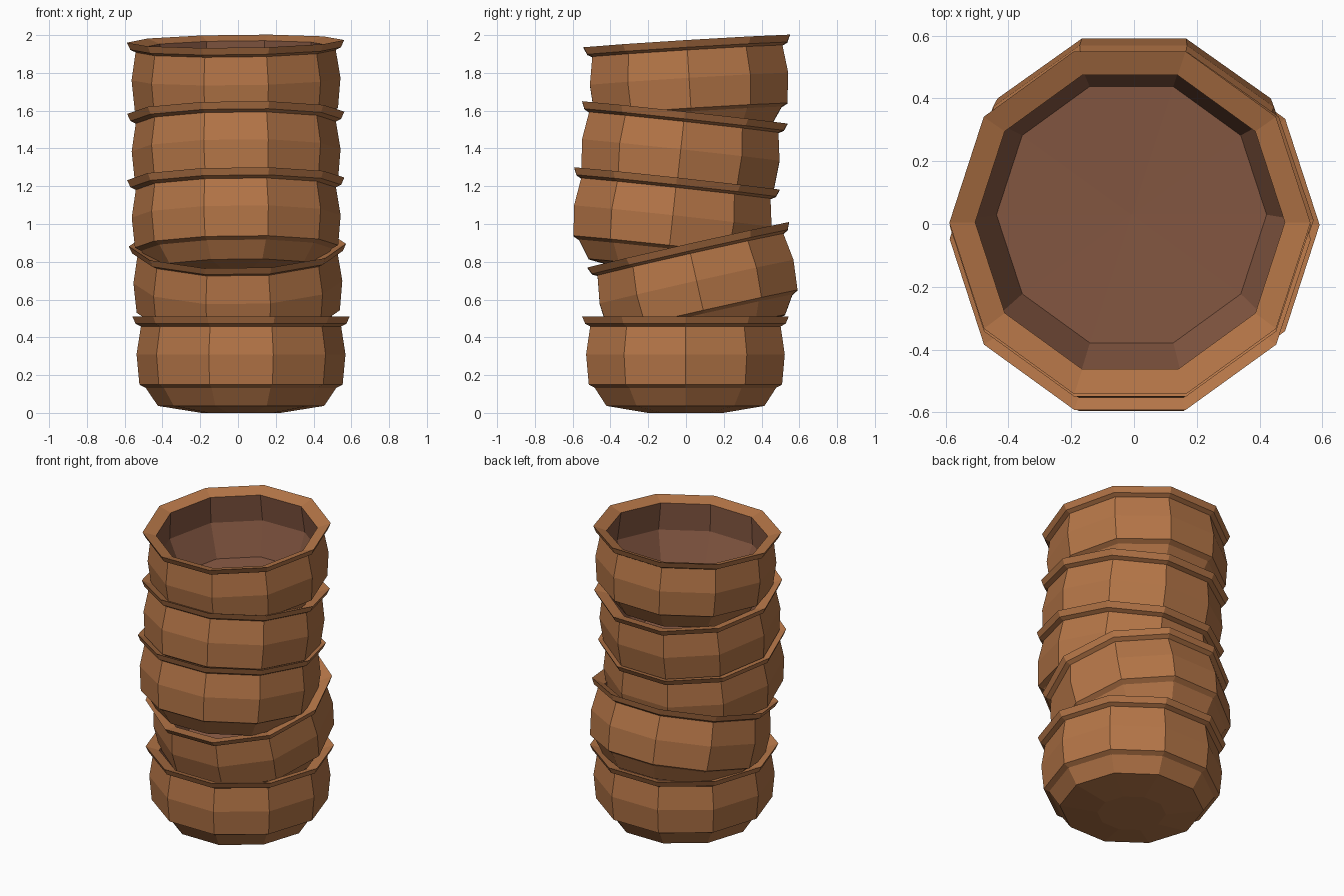
import bpy, bmesh, math
from mathutils import Matrix, Euler, Vector

if "Cube" in bpy.data.objects:
    bpy.data.objects.remove(bpy.data.objects["Cube"])

SIDES = 10
RIM_Z = 0.51


def material(name, col):
    m = bpy.data.materials.new(name)
    m.diffuse_color = (*col, 1)
    m.use_nodes = True
    m.node_tree.nodes["Principled BSDF"].inputs["Base Color"].default_value = m.diffuse_color
    return m


clay = material("clay_outside", (0.456, 0.178, 0.063))
inner = material("dark_clay_inside", (0.238, 0.098, 0.055))

# bowl profile (radius, height): underside centre, up the outside,
# over the flared rim, down the inside to the floor centre
PROFILE = [(0, 0), (0.21, 0), (0.44, 0.037), (0.505, 0.133), (0.538, 0.15),
           (0.553, 0.31), (0.53, 0.458), (0.558, 0.472), (0.575, 0.51),
           (0.493, 0.483), (0.51, 0.30), (0.43, 0.09), (0, 0.082)]
INSIDE_FROM = 9  # profile segment where the dark inside begins


def bowl(name, rim_centre, tilt, roll):
    bm = bmesh.new()
    rings = []
    for r, z in PROFILE:
        if r == 0:
            rings.append([bm.verts.new((0, 0, z - RIM_Z))] * SIDES)
        else:
            rings.append([bm.verts.new((r * math.cos(a), r * math.sin(a), z - RIM_Z))
                          for a in (2 * math.pi * i / SIDES for i in range(SIDES))])
    for k in range(len(rings) - 1):
        lo, hi = rings[k], rings[k + 1]
        for i in range(SIDES):
            j = (i + 1) % SIDES
            loop = list(dict.fromkeys((lo[i], lo[j], hi[j], hi[i])))
            f = bm.faces.new(loop)
            f.material_index = 1 if k >= INSIDE_FROM else 0
    bmesh.ops.recalc_face_normals(bm, faces=bm.faces)
    me = bpy.data.meshes.new(name)
    bm.to_mesh(me)
    bm.free()
    me.materials.append(clay)
    me.materials.append(inner)
    ob = bpy.data.objects.new(name, me)
    ob.location = rim_centre
    ob.rotation_euler = (math.radians(tilt), math.radians(roll), 0)
    bpy.context.collection.objects.link(ob)


# stacked bowls: rim centre, tilt about x, slight roll about y
bowl("bottom_bowl", (0.016, -0.003, 0.51), 0, 0)
bowl("second_bowl", (-0.003, 0.012, 0.888), 12.7, -0.7)
bowl("third_bowl", (-0.012, -0.048, 1.239), -6.2, -0.7)
bowl("fourth_bowl", (-0.012, -0.006, 1.589), -6.2, -0.6)
bowl("top_bowl", (-0.013, 0.004, 1.967), 3.5, -0.7)
